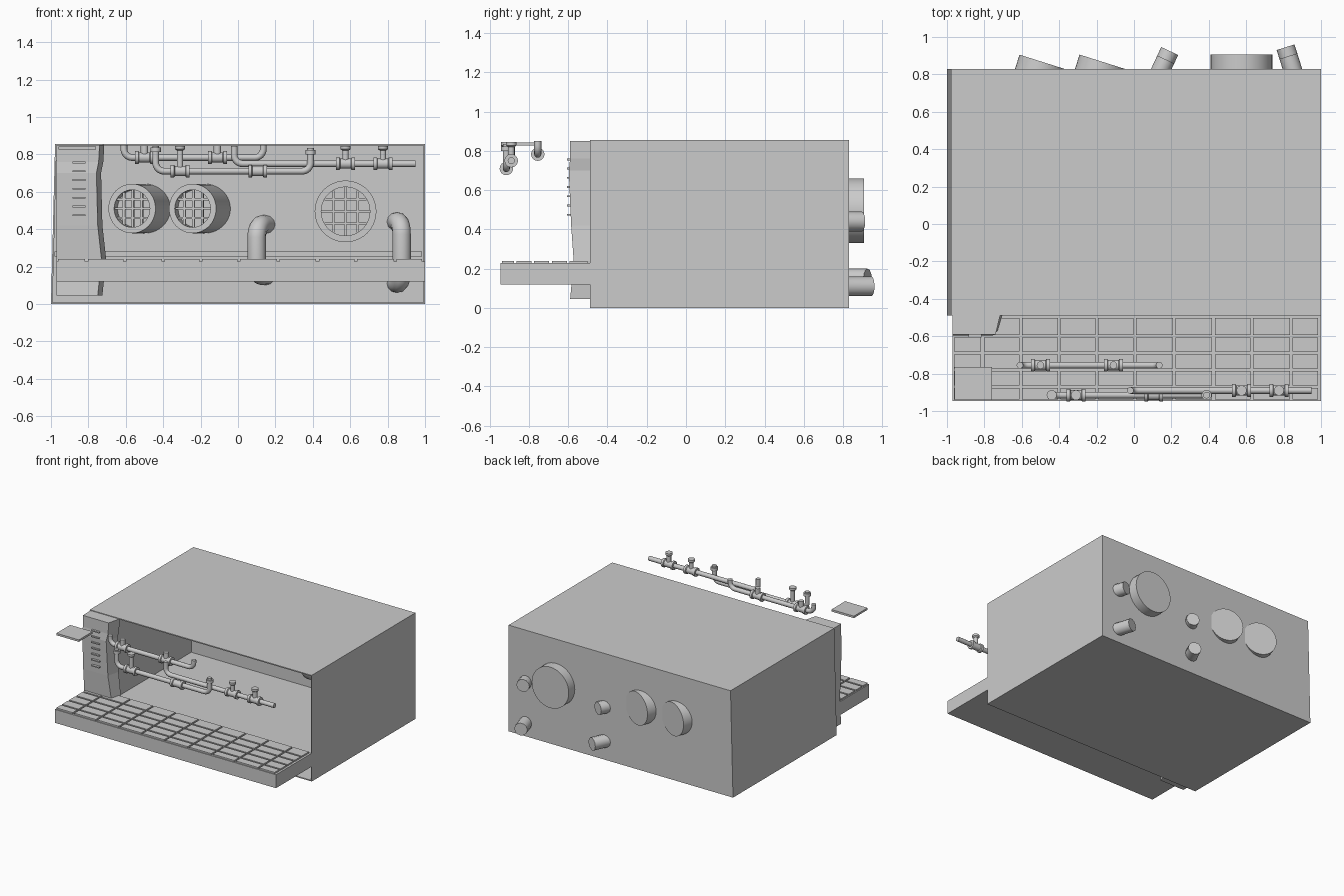
import bpy, bmesh, math
from mathutils import Vector, Matrix

if "Cube" in bpy.data.objects:
    bpy.data.objects.remove(bpy.data.objects["Cube"])


def finish(name, bm, matrix=None, smooth=False):
    bmesh.ops.recalc_face_normals(bm, faces=bm.faces)
    me = bpy.data.meshes.new(name)
    bm.to_mesh(me)
    bm.free()
    ob = bpy.data.objects.new(name, me)
    bpy.context.collection.objects.link(ob)
    if matrix:
        ob.matrix_world = matrix
    if smooth:
        shade(ob)
    return ob


def shade(ob):
    bpy.ops.object.select_all(action='DESELECT')
    ob.select_set(True)
    bpy.context.view_layer.objects.active = ob
    bpy.ops.object.shade_smooth_by_angle(angle=math.radians(35))


def add_box(bm, lo, hi):
    lo, hi = Vector(lo), Vector(hi)
    m = Matrix.Translation((lo + hi) / 2) @ Matrix.Diagonal((*(hi - lo), 1))
    bmesh.ops.create_cube(bm, size=1, matrix=m)


def boxes(name, spans, matrix=None):
    bm = bmesh.new()
    for lo, hi in spans:
        add_box(bm, lo, hi)
    return finish(name, bm, matrix)


def frame(loc, axis):
    return Matrix.Translation(loc) @ Vector(axis).to_track_quat('Z', 'Y').to_matrix().to_4x4()


def lathe(name, profile, loc, axis, n=24):
    bm = bmesh.new()
    vs = [bm.verts.new((r, 0, h)) for r, h in profile]
    es = [bm.edges.new(p) for p in zip(vs, vs[1:])]
    bmesh.ops.spin(bm, geom=vs + es, cent=(0, 0, 0), axis=(0, 0, 1),
                   angle=2 * math.pi, steps=n)
    bmesh.ops.remove_doubles(bm, verts=bm.verts, dist=1e-5)
    return finish(name, bm, frame(loc, axis), True)


def tube(name, pts, r, bend):
    pts = [Vector(p) for p in pts]
    path = [pts[0]]
    for a, b, c in zip(pts, pts[1:], pts[2:]):
        u, v = (a - b).normalized(), (c - b).normalized()
        # circular fillet for right-angle corners
        for i in range(9):
            t = i / 8 * math.pi / 2
            path.append(b + u * bend * (1 - math.sin(t)) + v * bend * (1 - math.cos(t)))
    path.append(pts[-1])
    cu = bpy.data.curves.new(name, 'CURVE')
    cu.dimensions = '3D'
    cu.bevel_depth, cu.bevel_resolution, cu.use_fill_caps = r, 4, True
    sp = cu.splines.new('POLY')
    sp.points.add(len(path) - 1)
    for p, co in zip(sp.points, path):
        p.co = (*co, 1)
    ob = bpy.data.objects.new(name, cu)
    bpy.context.collection.objects.link(ob)
    bpy.ops.object.select_all(action='DESELECT')
    ob.select_set(True)
    bpy.context.view_layer.objects.active = ob
    bpy.ops.object.convert(target='MESH')
    shade(bpy.context.view_layer.objects.active)


# Room shell: box open at the front, with thin walls and a leaning left wall
bm = bmesh.new()
section = [(-1, 0), (1, 0), (1, .855), (-.978, .855)]
f = [bm.verts.new((x, -.49, z)) for x, z in section]
b = [bm.verts.new((x, .83, z)) for x, z in section]
bm.faces.new(b[::-1])
for i in range(4):
    j = (i + 1) % 4
    bm.faces.new((f[i], f[j], b[j], b[i]))
shell = finish("room_shell", bm)
if shell.data.polygons[0].normal.y < 0:
    shell.data.flip_normals()
mod = shell.modifiers.new("walls", 'SOLIDIFY')
mod.thickness, mod.offset = .012, -1
boxes("back_wall_rail", [((-.98, .805, .255), (.985, .82, .28))])

# Front walkway: slab with raised tiles separated by narrow grooves
boxes("walkway_slab", [((-.97, -.945, .12), (1, -.488, .228))])
xs = [-.97, -.81, -.605, -.4, -.2, .005, .215, .425, .63, .84, .99]
ys = [-.945, -.87, -.78, -.69, -.6, -.495]
tiles = []
for i in range(len(xs) - 1):
    for j in range(len(ys) - 1):
        tiles.append(((xs[i] + .007, ys[j] + .007, .22),
                      (xs[i + 1] - .007, ys[j + 1] - .007, .24)))
boxes("walkway_tiles", tiles)

# Left pillar: side profile stretched across x, waisted on the inner side
bm = bmesh.new()
side = [(.045, -.59, -.725), (.24, -.572, -.705), (.42, -.585, -.725),
        (.7, -.597, -.732), (.76, -.59, -.72), (.85, -.59, -.715)]
rings = [[bm.verts.new(p) for p in ((-.97, y, z), (xr - .025, y, z),
                                    (xr, -.485, z), (-.97, -.485, z))]
         for z, y, xr in side]
for lo, hi in zip(rings, rings[1:]):
    for i in range(4):
        j = (i + 1) % 4
        bm.faces.new((lo[i], lo[j], hi[j], hi[i]))
bm.faces.new(rings[0][::-1])
bm.faces.new(rings[-1])
finish("left_pillar", bm)
boxes("pillar_louvres", [((-.885, -.607, .47 + .047 * i), (-.815, -.575, .479 + .047 * i))
                         for i in range(7)])
boxes("hanging_panel", [((-.96, -.94, .826), (-.76, -.765, .842))])

# Round vents with grilles, passing through the back wall
for name, loc, axis, r, ri, length in (
        ("vent_left", (-.567, .61, .51), (.3, .95, 0), .132, .1, .268),
        ("vent_middle", (-.243, .62, .51), (.3, .95, 0), .132, .1, .258),
        ("vent_right", (.575, .72, .495), (0, 1, 0), .165, .13, .187)):
    lathe(name, [(0, .06), (ri, .06), (ri, 0), (r, 0), (r, length), (0, length)],
          loc, axis, 40)
    bars, w = [], .006
    for k in (-.5, 0, .5):
        c, h = k * ri, ri * math.sqrt(1 - k * k)
        bars.append(((c - w, -h, .012), (c + w, h, .024)))
        bars.append(((-h, c - w, .012), (h, c + w, .024)))
    boxes(name + "_grille", bars, frame(loc, axis))

# Thick U-shaped pipes leaving through the back wall at both ends
for name, x, y, zt, zb, d in (("wall_pipe_middle", .1, .73, .425, .15, (.42, .9, 0)),
                              ("wall_pipe_right", .875, .74, .44, .11, (-.3, .95, 0))):
    d = Vector(d).normalized()
    top, low = Vector((x, y, zt)), Vector((x, y, zb))
    tube(name, [top + d * .165, top, low, low + d * .215], .05, .07)

# Thin overhead pipe runs
R = .018
tube("overhead_pipe_rear", [(-.61, -.755, .85), (-.61, -.755, .783),
                            (.135, -.755, .783), (.135, -.755, .85)], R, .045)
tube("overhead_pipe_front", [(-.44, -.915, .845), (-.44, -.915, .71),
                             (.388, -.915, .71), (.388, -.915, .835)], R, .045)
tube("overhead_pipe_right", [(-.02, -.89, .845), (-.02, -.89, .75), (.95, -.89, .75)], R, .045)

# Flanged couplings, most with a capped upright stem
coupling = [(0, -.05), (.034, -.05), (.034, -.032), (.027, -.028),
            (.027, .028), (.034, .032), (.034, .05), (0, .05)]
stem = [(0, 0), (.017, 0), (.017, .11), (.027, .118), (.027, .135), (0, .135)]
for i, (x, y, z, up) in enumerate(((-.5, -.755, .783, .065), (-.11, -.755, .783, .065),
                                   (-.31, -.915, .71, .135), (.105, -.915, .71, 0),
                                   (.575, -.89, .75, .095), (.775, -.89, .75, .095))):
    lathe(f"coupling_{i}", coupling, (x, y, z), (1, 0, 0))
    if up:
        lathe(f"stem_{i}", [(r, h + up - .135 if h else 0) for r, h in stem]
              if up > .07 else [(0, 0), (.02, 0), (.02, up), (0, up)],
              (x, y, z), (0, 0, 1), 16)

# Collars near the ends of the front run
for i, (x, z) in enumerate(((-.44, .825), (.388, .81))):
    lathe(f"collar_{i}", [(0, -.012), (.027, -.012), (.027, .012), (0, .012)],
          (x, -.915, z), (0, 0, 1), 16)
